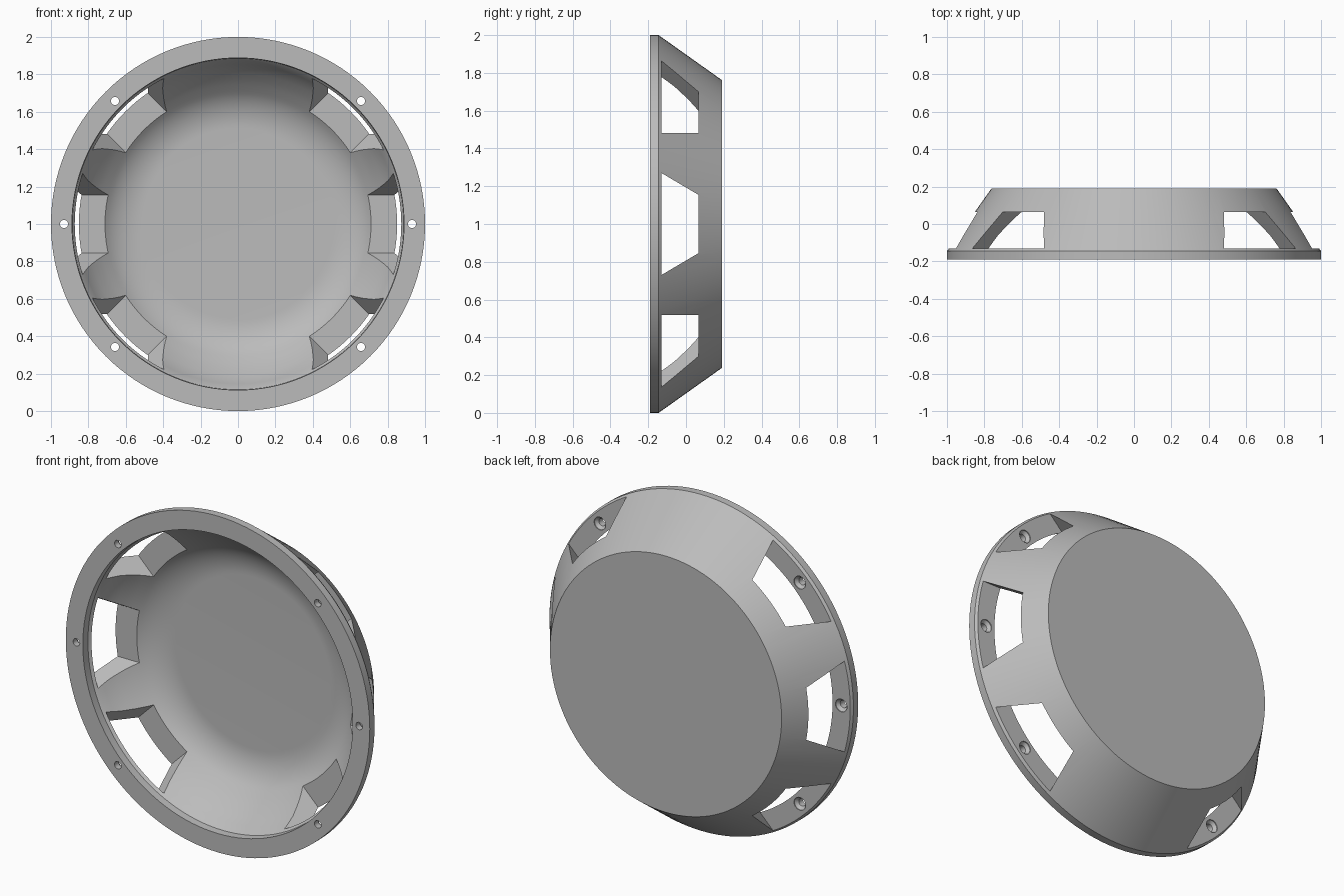
import bpy, bmesh, math
from mathutils import Matrix, Vector

if "Cube" in bpy.data.objects:
    bpy.data.objects.remove(bpy.data.objects["Cube"])

CENTRE = Vector((0, 0, 1))
WINDOW_ANGLES = [math.radians(a) for a in (0, 45, 135, 180, 225, 315)]


def add_revolve(bm, profile, centre, steps):
    """Spin a closed (radius, y) profile around the y direction."""
    verts = [bm.verts.new(centre + Vector((r, y, 0))) for r, y in profile]
    edges = [bm.edges.new(pair) for pair in zip(verts, verts[1:])]
    bmesh.ops.spin(bm, geom=verts + edges, cent=centre, axis=(0, 1, 0),
                   angle=math.tau, steps=steps, use_merge=True)


def add_window_prism(bm, angle):
    """Trapezoid prism pointing outwards at the given angle."""
    outline = [(-0.13, -0.27), (-0.13, 0.27), (0.065, 0.155), (0.065, -0.155)]
    turn = Matrix.Translation(CENTRE) @ Matrix.Rotation(-angle, 4, 'Y')
    inner, outer = [[bm.verts.new(turn @ Vector((x, y, z))) for y, z in outline]
                    for x in (0.55, 1.2)]
    bm.faces.new(inner)
    bm.faces.new(outer[::-1])
    for i in range(4):
        j = (i + 1) % 4
        bm.faces.new((inner[i], outer[i], outer[j], inner[j]))


def finish(bm, name):
    bmesh.ops.remove_doubles(bm, verts=bm.verts, dist=1e-5)
    bmesh.ops.recalc_face_normals(bm, faces=bm.faces)
    mesh = bpy.data.meshes.new(name)
    bm.to_mesh(mesh)
    bm.free()
    obj = bpy.data.objects.new(name, mesh)
    bpy.context.collection.objects.link(obj)
    return obj


# Bowl: flat back, conical outside, flange rim, rounded inside
FLOOR_R, FLOOR_Y, FILLET = 0.51, 0.142, 0.3
profile = [(0, 0.19), (0.762, 0.19), (1.0, -0.145), (1.0, -0.19),
           (0.888, -0.19), (0.886, -0.145), (0.873, -0.13), (0.854, -0.097),
           (0.831, -0.06), (0.805, -0.029), (0.775, 0.005), (0.744, 0.036)]
for i in range(11):
    a = math.radians(48) * (1 - i / 10)
    profile.append((FLOOR_R + FILLET * math.sin(a) * 0.9,
                    FLOOR_Y - FILLET * (1 - math.cos(a)) * 0.77))
profile.append((0, FLOOR_Y))
bm = bmesh.new()
add_revolve(bm, profile, CENTRE, 128)
bowl = finish(bm, "vented_bowl")

# Window cutters
bm = bmesh.new()
for angle in WINDOW_ANGLES:
    add_window_prism(bm, angle)
windows = finish(bm, "window_cutter")

# Countersunk screw hole cutters
bm = bmesh.new()
hole = [(0, -0.25), (0.022, -0.25), (0.022, -0.152), (0.038, -0.135),
        (0.038, -0.11), (0, -0.11)]
for angle in WINDOW_ANGLES:
    spot = CENTRE + 0.93 * Vector((math.cos(angle), 0, math.sin(angle)))
    add_revolve(bm, hole, spot, 24)
holes = finish(bm, "screw_hole_cutter")

# Cut the openings
bpy.ops.object.select_all(action='DESELECT')
bowl.select_set(True)
bpy.context.view_layer.objects.active = bowl
for cutter in (windows, holes):
    cutter.hide_render = True
    mod = bowl.modifiers.new(cutter.name, 'BOOLEAN')
    mod.operation = 'DIFFERENCE'
    mod.solver = 'EXACT'
    mod.object = cutter
    bpy.ops.object.modifier_apply(modifier=mod.name)
    bpy.data.objects.remove(cutter)

# Colour and shading
grey = bpy.data.materials.new("light_grey")
grey.use_nodes = True
colour = (0.5, 0.5, 0.5, 1)
grey.diffuse_color = colour
grey.node_tree.nodes["Principled BSDF"].inputs["Base Color"].default_value = colour
bowl.data.materials.clear()
bowl.data.materials.append(grey)
bpy.ops.object.shade_smooth_by_angle(angle=math.radians(25))
